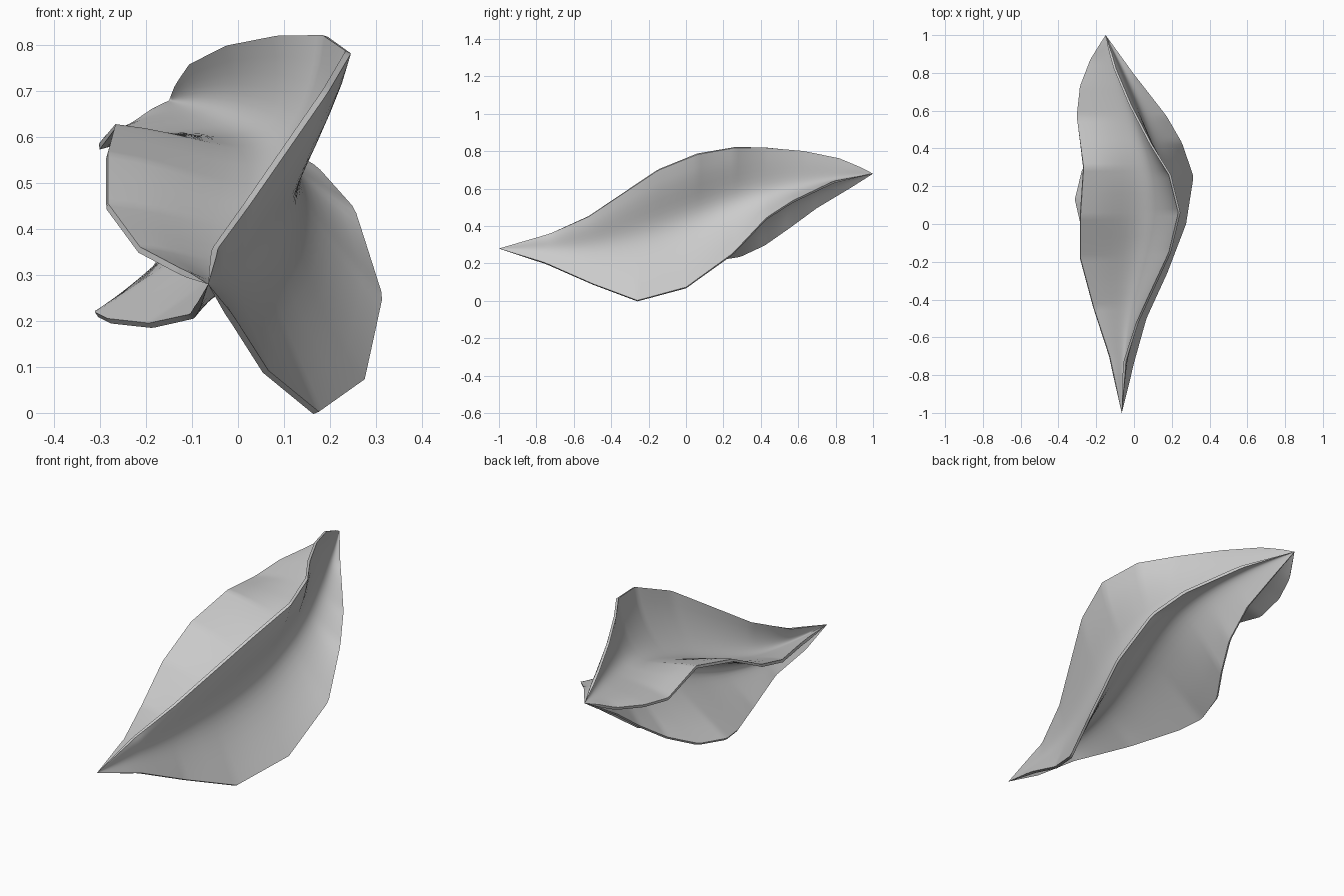
import bpy, bmesh
from mathutils import Vector

if "Cube" in bpy.data.objects:
    bpy.data.objects.remove(bpy.data.objects["Cube"])

# Shared tips of the pod
FRONT = (-0.065, -1, 0.28)
BACK = (-0.15, 1, 0.68)

# Outer rims of the four fins, front to back (x, y, z), counter-clockwise order
LOWER_RIGHT = [(-0.01, -.75, .20), (.06, -.5, .09), (.17, -.26, 0), (.27, 0, .07),
               (.31, .25, .25), (.25, .43, .44), (.17, .57, .53), (.0, .79, .635)]
UPPER_RIGHT = [(-.05, -.73, .358), (.018, -.52, .452), (.19, -.15, .70), (.24, .06, .785),
               (.19, .26, .82), (.09, .42, .82), (-.02, .63, .80), (-.10, .82, .76), (-.135, .94, .71)]
UPPER_LEFT = [(-.13, -.70, .31), (-.215, -.44, .355), (-.285, -.18, .45), (-.285, .04, .56),
              (-.268, .30, .622), (-.303, .57, .578), (-.285, .73, .60), (-.23, .87, .625)]
LOWER_LEFT = [(-.085, -.8, .235), (-.10, -.55, .21), (-.19, -.25, .19), (-.28, 0, .20),
              (-.31, .13, .215), (-.27, .29, .24), (-.19, .42, .30), (-.13, .55, .39), (-.115, .70, .50)]
CORE = [(-.045, -.75, .275), (-.02, -.5, .285), (.035, -.2, .355), (.072, 0, .43),
        (.09, .3, .54), (.055, .5, .59), (-.035, .75, .645)]
# Sideways bow of each fin, as a share of its width
FINS = [(LOWER_RIGHT, 0), (UPPER_RIGHT, .07), (UPPER_LEFT, .05), (LOWER_LEFT, 0)]


def at(path, y):
    """Point on a front-to-back path at depth y."""
    pts = [FRONT] + path + [BACK]
    for a, b in zip(pts, pts[1:]):
        if y <= b[1] + 1e-9:
            return Vector(a).lerp(Vector(b), (y - a[1]) / (b[1] - a[1]))
    return Vector(BACK)


def soft(path, y):
    """Same point, averaged over a short window so the surface runs smoothly."""
    w = min(.12, 1 - abs(y))
    p = sum((at(path, y + w * j / 4) for j in range(-4, 5)), Vector()) / 9
    p.y = y
    return p


def valley(p, c, q, n=16):
    """Concave curve between two neighbouring rims, pulled in to the core.
    Each rim is (sharp point, softened point, bow vector)."""
    out = []
    for i in range(n + 1):
        t = i / n
        s = 1 - t
        a, b = s**3, t**3
        out.append(a * p[1] + (1 - a - b) * c + b * q[1]
                   + s**6 * (p[0] - p[1]) + t**6 * (q[0] - q[1])
                   + 4 * a * (1 - a) * s * p[2] + 4 * b * (1 - b) * t * q[2])
    return out


bm = bmesh.new()
rings = []
STEPS = 100
for k in range(STEPS + 1):
    y = -1 + 2 * k / STEPS
    core = soft(CORE, y)
    sides = []
    for fin, bow in FINS:
        tip, smooth = at(fin, y), soft(fin, y)
        d = tip - core
        perp = Vector((-d.z, 0, d.x))        # counter-clockwise side of the fin
        half = perp * (min(.0065, d.length * .1) / max(d.length, 1e-6))
        sides.append(((tip - half, smooth - half, -bow * perp),
                      (tip + half, smooth + half, -bow * perp)))
    loop = []
    for i in range(4):
        loop += valley(sides[i][1], core, sides[(i + 1) % 4][0])
    rings.append([bm.verts.new(v) for v in loop])

for a, b in zip(rings, rings[1:]):
    for i in range(len(a)):
        j = (i + 1) % len(a)
        bm.faces.new((a[i], a[j], b[j], b[i]))
bmesh.ops.remove_doubles(bm, verts=bm.verts, dist=1e-5)
bmesh.ops.recalc_face_normals(bm, faces=bm.faces)

# Four-finned pod
mesh = bpy.data.meshes.new("finned_pod")
bm.to_mesh(mesh)
bm.free()
pod = bpy.data.objects.new("finned_pod", mesh)
bpy.context.collection.objects.link(pod)
bpy.context.view_layer.objects.active = pod
pod.select_set(True)
bpy.ops.object.shade_smooth_by_angle(angle=0.9)
